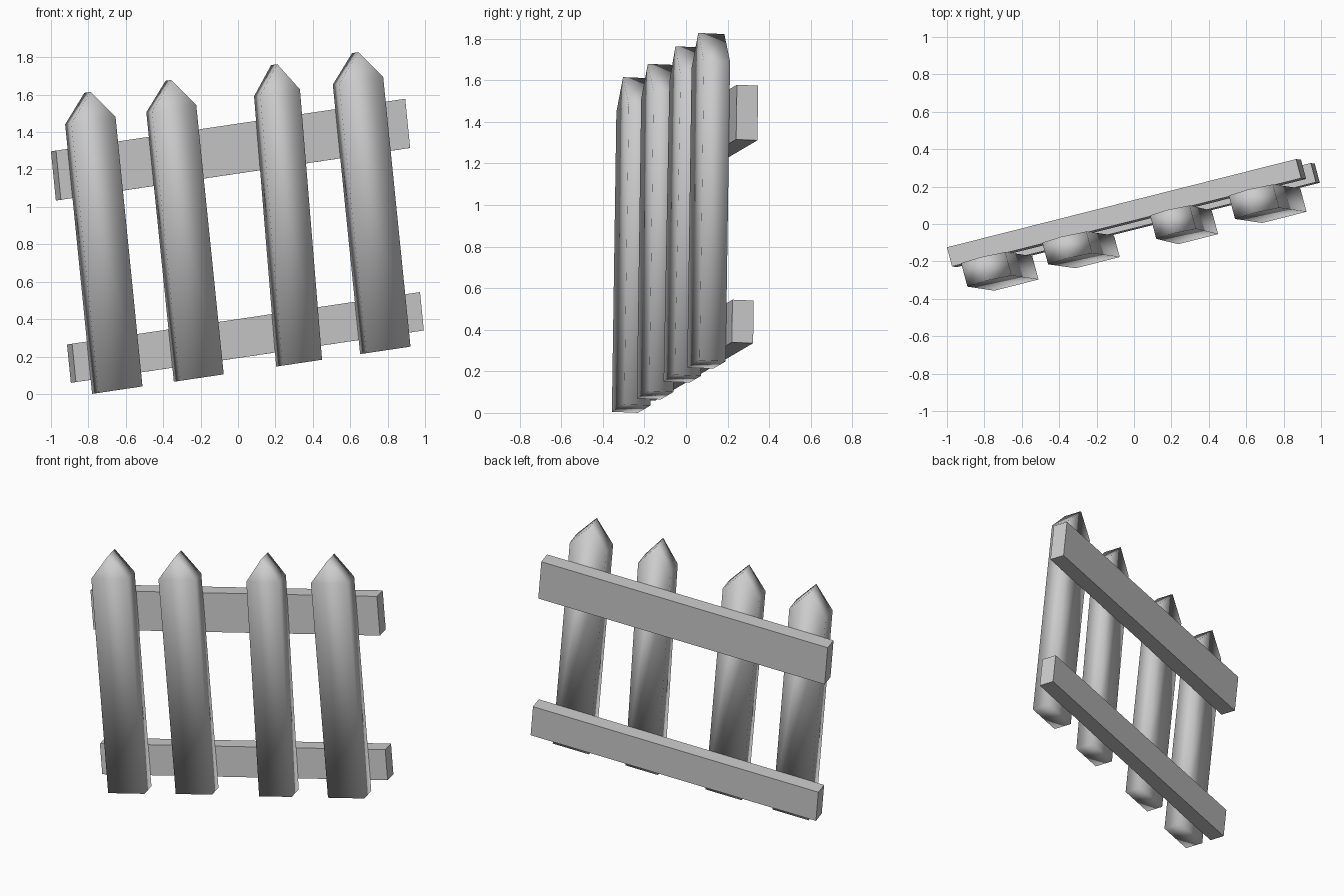
import bpy, bmesh
from mathutils import Vector, Matrix

if "Cube" in bpy.data.objects:
    bpy.data.objects.remove(bpy.data.objects["Cube"])

# Leaning fence frame: columns are rail direction, forward depth, picket direction
U, N, W = (1, 0.2528, 0.1484), (0.257, -0.966, 0.04), (-0.10, 0.015, 1)
ORIGIN = Vector((-0.973, -0.227, 1.301))   # upper rail, front top left corner
FRAME = Matrix.Translation(ORIGIN) @ Matrix((U, N, W)).transposed().to_4x4()


def prism(name, profile, d0, d1, smooth):
    """Extrude a (along, up) profile from depth d0 to d1 in the fence frame."""
    bm = bmesh.new()
    back = bm.faces.new([bm.verts.new((s, d0, t)) for s, t in profile])
    ext = bmesh.ops.extrude_face_region(bm, geom=[back], use_keep_orig=True)
    moved = [v for v in ext["geom"] if isinstance(v, bmesh.types.BMVert)]
    bmesh.ops.translate(bm, verts=moved, vec=(0, d1 - d0, 0))
    bm.transform(FRAME)
    bmesh.ops.recalc_face_normals(bm, faces=bm.faces)
    for f in bm.faces:
        f.smooth = smooth
    mesh = bpy.data.meshes.new(name)
    bm.to_mesh(mesh)
    bm.free()
    ob = bpy.data.objects.new(name, mesh)
    bpy.context.collection.objects.link(ob)
    return ob


# Flat shaded rails: start, length, top, height
for name, s, length, top, height in (("upper_rail", 0, 1.867, 0, 0.263),
                                     ("lower_rail", -0.017, 1.86, -1.03, 0.205)):
    prism(name, [(s, top), (s + length, top),
                 (s + length, top - height), (s, top - height)], -0.106, 0, False)

# Soft shaded pointed pickets: left edge at eave, left edge at base, width, depth
PICKETS = ((0.062, 0.062, 0.236, 0.13), (0.496, 0.499, 0.236, 0.12),
           (1.072, 1.046, 0.212, 0.13), (1.493, 1.495, 0.236, 0.13))
for i, (top, base, w, depth) in enumerate(PICKETS, 1):
    prism(f"picket_{i}", [(base, -1.31), (base + w, -1.31), (top + w, 0.131),
                          (top + w / 2, 0.282), (top, 0.131)], 0, depth, True)
